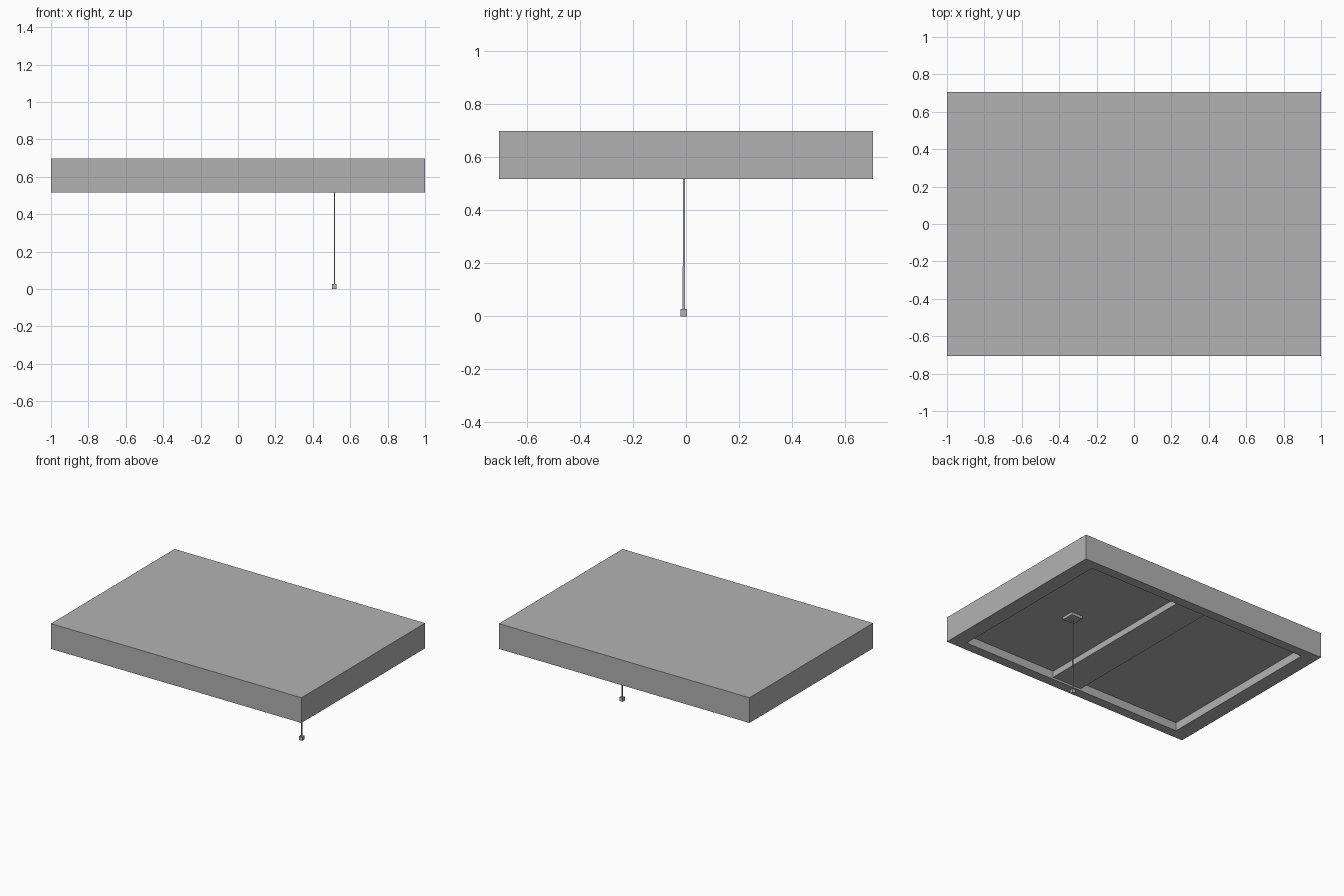
import bpy, bmesh

if "Cube" in bpy.data.objects:
    bpy.data.objects.remove(bpy.data.objects["Cube"])

GREY = bpy.data.materials.new("plain_grey")
GREY.diffuse_color = (0.448, 0.448, 0.448, 1)
GREY.use_nodes = True
GREY.node_tree.nodes["Principled BSDF"].inputs["Base Color"].default_value = GREY.diffuse_color

Z_BOTTOM, Z_TOP = 0.517, 0.699
Z_BEAM, Z_PANEL = 0.532, 0.577      # underside of the middle beam and of the sunken panels


def prism(name, profile, y0, y1):
    """Extrude a closed (x, z) outline from y0 to y1."""
    bm = bmesh.new()
    face = bm.faces.new([bm.verts.new((x, y0, z)) for x, z in profile])
    ext = bmesh.ops.extrude_face_region(bm, geom=[face])
    moved = [v for v in ext["geom"] if isinstance(v, bmesh.types.BMVert)]
    bmesh.ops.translate(bm, verts=moved, vec=(0, y1 - y0, 0))
    bmesh.ops.recalc_face_normals(bm, faces=bm.faces)
    mesh = bpy.data.meshes.new(name)
    bm.to_mesh(mesh)
    bm.free()
    mesh.materials.append(GREY)
    ob = bpy.data.objects.new(name, mesh)
    bpy.context.collection.objects.link(ob)
    return ob


def box(name, x, y, hx, hy, z0, z1):
    """Box centred on x, y with half sizes hx, hy."""
    return prism(name, [(x - hx, z0), (x + hx, z0), (x + hx, z1), (x - hx, z1)],
                 y - hy, y + hy)


# Ceiling slab
slab = box("ceiling_slab", 0, 0, 1, 0.705, Z_BOTTOM, Z_TOP)

# Two sunken panels with a slightly recessed beam between them
cutter = prism("panel_cutter",
               [(-0.89, 0.4), (0.89, 0.4), (0.89, Z_PANEL), (0.155, Z_PANEL),
                (0.155, Z_BEAM), (-0.08, Z_BEAM), (-0.08, Z_PANEL), (-0.89, Z_PANEL)],
               -0.635, 0.635)
cutter.hide_render = True
cut = slab.modifiers.new("sunken_panels", 'BOOLEAN')
cut.operation = 'DIFFERENCE'
cut.solver = 'EXACT'
cut.object = cutter
bpy.context.view_layer.objects.active = slab
slab.select_set(True)
bpy.ops.object.modifier_apply(modifier=cut.name)
bpy.data.objects.remove(cutter)

# Hanging pull cord: mount plate, cord, thicker lower grip and end weight
CX, CY = 0.515, -0.008
box("mount_plate", CX, CY, 0.045, 0.045, 0.557, Z_PANEL + 0.002)
box("pull_cord", CX, CY, 0.0025, 0.0035, 0.18, 0.56)
box("cord_grip", CX, CY, 0.003, 0.005, 0.02, 0.19)
box("end_weight", CX, CY, 0.0125, 0.0125, 0, 0.027)
